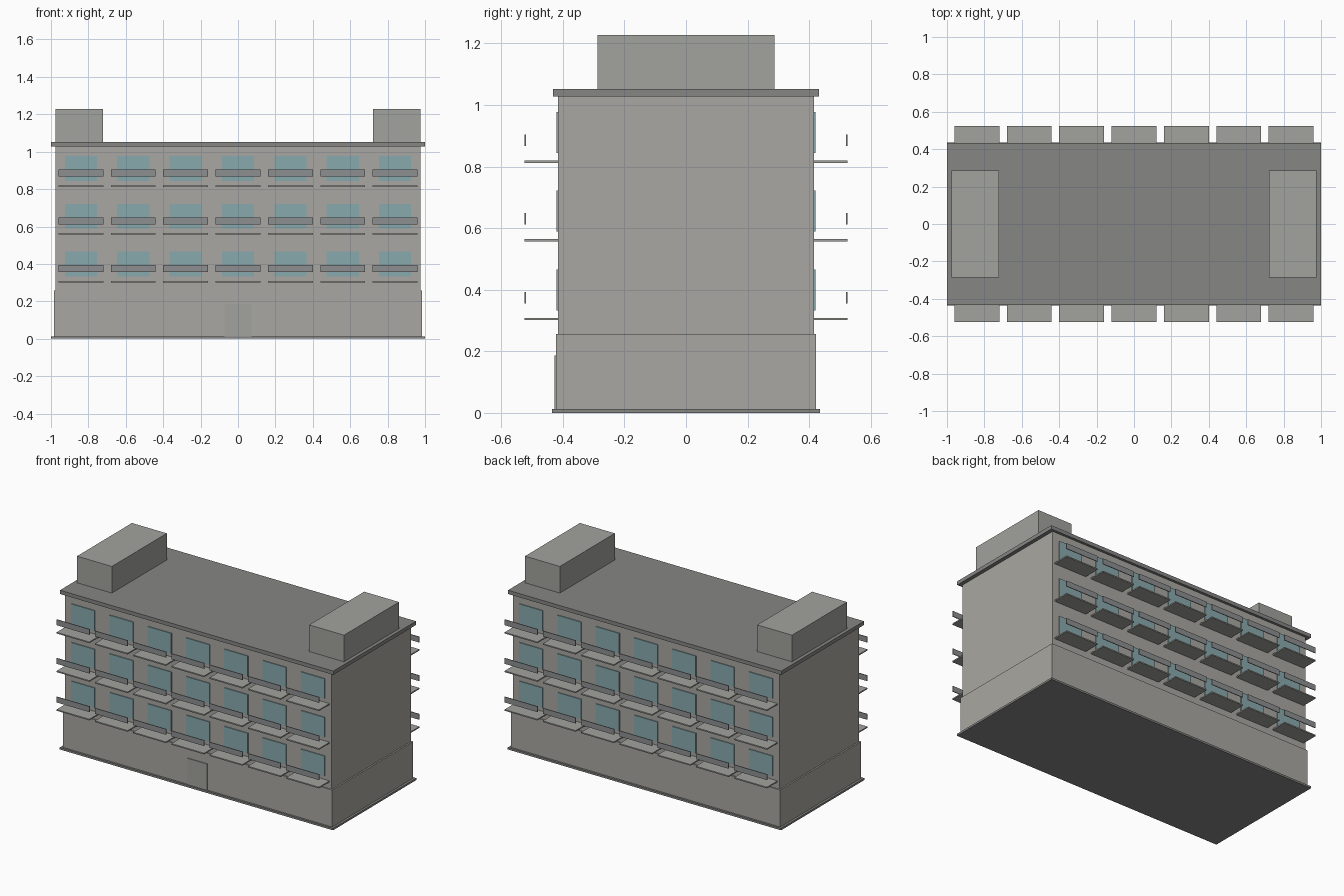
import bpy

if "Cube" in bpy.data.objects:
    bpy.data.objects.remove(bpy.data.objects["Cube"])


def material(name, rgb):
    m = bpy.data.materials.new(name)
    m.diffuse_color = (*rgb, 1)
    m.use_nodes = True
    m.node_tree.nodes["Principled BSDF"].inputs["Base Color"].default_value = m.diffuse_color
    return m


WALL = material("warm_grey_wall", (0.40, 0.39, 0.36))
ROOF = material("dark_grey_roof", (0.24, 0.24, 0.235))
SLAB = material("mid_grey_slab", (0.36, 0.365, 0.34))
RAIL = material("rail_grey", (0.27, 0.275, 0.28))
GLASS = material("teal_glass", (0.25, 0.40, 0.42))


def box(name, x, y, z, mat):
    """Box from (min, max) ranges on each axis."""
    bpy.ops.mesh.primitive_cube_add(
        size=1, location=[(a + b) / 2 for a, b in (x, y, z)])
    o = bpy.context.object
    o.name = name
    o.scale = [b - a for a, b in (x, y, z)]
    bpy.ops.object.transform_apply(location=True, rotation=False, scale=True)
    o.data.materials.append(mat)
    return o


def mirrored(o, axis):
    mod = o.modifiers.new("mirror", 'MIRROR')
    mod.use_axis = [i == axis for i in range(3)]


# Main masses
box("base_plate", (-1, 1), (-0.435, 0.435), (0, 0.013), ROOF)
box("ground_floor", (-0.985, 0.985), (-0.422, 0.422), (0.013, 0.257), WALL)
box("upper_floors", (-0.975, 0.975), (-0.415, 0.415), (0.257, 1.027), WALL)
box("roof_slab", (-1, 1), (-0.432, 0.432), (1.027, 1.052), ROOF)

# Rooftop rooms at both ends
mirrored(box("rooftop_room", (0.722, 0.977), (-0.287, 0.287),
             (1.052, 1.228), SLAB), 0)

# Entrance door, front only
box("front_door", (-0.073, 0.073), (-0.427, -0.420), (0.013, 0.187), SLAB)

# Windows with balconies, mirrored to the back facade
for floor in range(3):
    z = 0.302 + 0.2555 * floor
    for col in range(-3, 4):
        x = 0.28 * col
        tag = f"_{floor + 1}_{col + 4}"
        mirrored(box("window" + tag, (x - 0.086, x + 0.086),
                     (-0.421, -0.410), (z + 0.031, z + 0.164), GLASS), 1)
        mirrored(box("balcony_floor" + tag, (x - 0.12, x + 0.12),
                     (-0.525, -0.410), (z - 0.001, z + 0.007), SLAB), 1)
        mirrored(box("balcony_rail" + tag, (x - 0.12, x + 0.12),
                     (-0.525, -0.520), (z + 0.054, z + 0.091), RAIL), 1)
